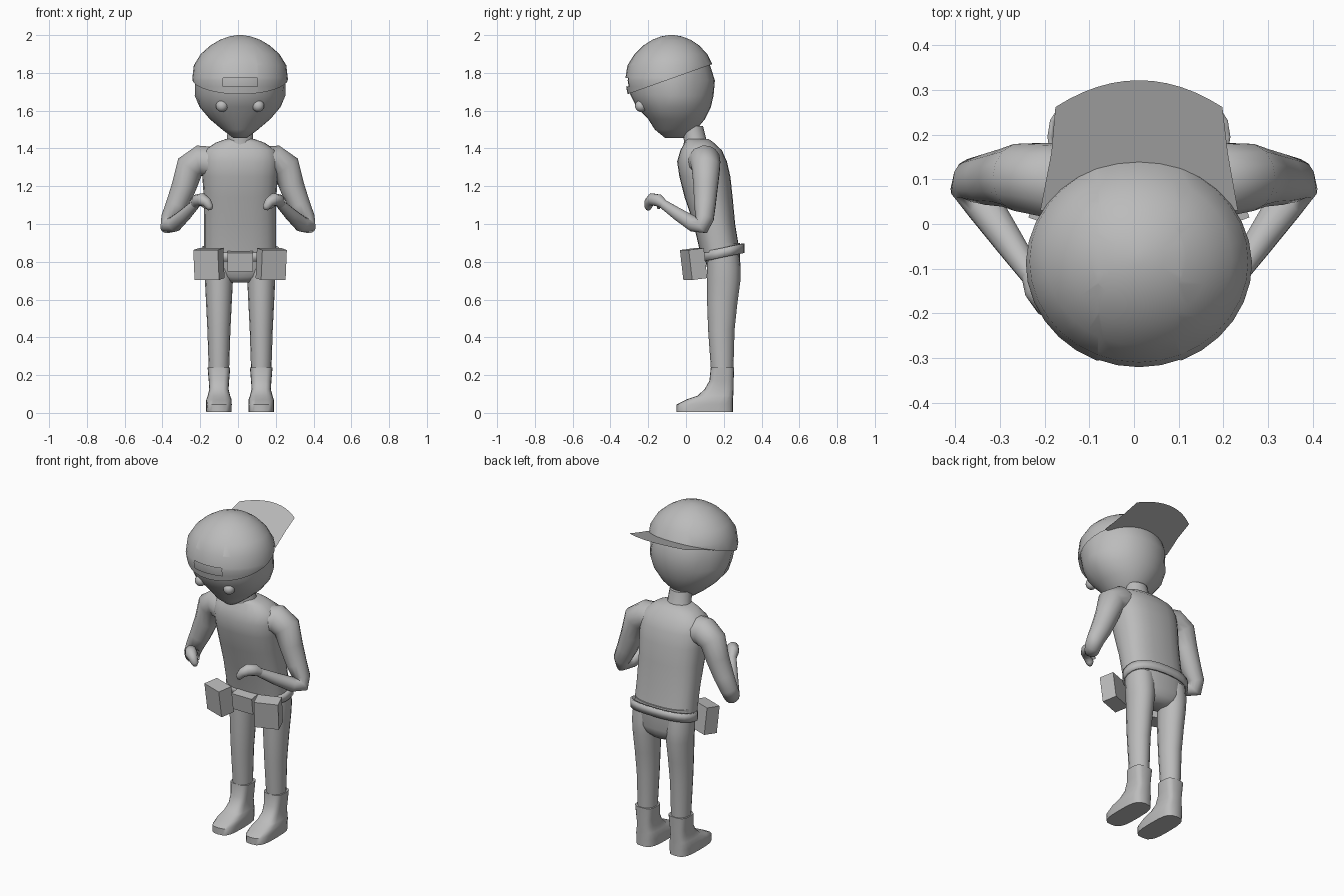
import bpy
import bmesh
from math import sin, cos, pi, radians, copysign
from mathutils import Vector

default_cube = bpy.data.objects.get("Cube")
if default_cube:
    bpy.data.objects.remove(default_cube, do_unlink=True)

CENTRE = 0.011     # middle line of the body
CAP_SLOPE = 0.355  # tilt of the cap rim and the brim

grey = bpy.data.materials.new("plain_grey")
grey.use_nodes = True
grey.diffuse_color = (0.5, 0.5, 0.5, 1)
grey.node_tree.nodes["Principled BSDF"].inputs["Base Color"].default_value = grey.diffuse_color


def finish(name, bm, smooth=True, angle=45):
    """Turn a bmesh into a grey object."""
    bmesh.ops.recalc_face_normals(bm, faces=bm.faces)
    mesh = bpy.data.meshes.new(name)
    bm.to_mesh(mesh)
    bm.free()
    mesh.materials.append(grey)
    obj = bpy.data.objects.new(name, mesh)
    bpy.context.collection.objects.link(obj)
    if smooth:
        bpy.ops.object.select_all(action="DESELECT")
        obj.select_set(True)
        bpy.context.view_layer.objects.active = obj
        bpy.ops.object.shade_smooth_by_angle(angle=radians(angle))
    return obj


def skin(rings, capped=True):
    """Bridge a series of equal point rings."""
    bm = bmesh.new()
    loops = [[bm.verts.new(p) for p in ring] for ring in rings]
    count = len(loops[0])
    for low, high in zip(loops, loops[1:]):
        for i in range(count):
            j = (i + 1) % count
            bm.faces.new((low[i], low[j], high[j], high[i]))
    if capped:
        bm.faces.new(loops[0])
        bm.faces.new(loops[-1])
    return bm


def loft(sections, x=CENTRE, sides=24, power=2.0, grow=0.0, capped=True):
    """Stack level superellipses given as z, back-to-front centre, half width, half depth."""
    def bend(value):
        return copysign(abs(value) ** (2 / power), value)
    rings = []
    for z, y, half_x, half_y in sections:
        turn = [2 * pi * i / sides for i in range(sides)]
        rings.append([(x + (half_x + grow) * bend(cos(a)),
                       y + (half_y + grow) * bend(sin(a)), z) for a in turn])
    return skin(rings, capped)


def tube(points, side, sides=14):
    """Sweep circles along a path given as x, y, z, radius; side mirrors it in x."""
    centres = [Vector(p[:3]) for p in points]
    across = Vector((0, 1, 0))
    rings = []
    for i, centre in enumerate(centres):
        before = centres[max(i - 1, 0)]
        after = centres[min(i + 1, len(centres) - 1)]
        along = Vector((0, 0, 0))
        if i > 0:
            along += (centre - before).normalized()
        if i < len(centres) - 1:
            along += (after - centre).normalized()
        along.normalize()
        across = (across - along * across.dot(along)).normalized()
        other = along.cross(across)
        ring = []
        for k in range(sides):
            a = 2 * pi * k / sides
            p = centre + points[i][3] * (cos(a) * across + sin(a) * other)
            ring.append((p.x * side, p.y, p.z))
        rings.append(ring)
    return skin(rings)


def box(name, centre, size, tilt, turn=0):
    bm = bmesh.new()
    bmesh.ops.create_cube(bm, size=1)
    bmesh.ops.scale(bm, vec=size, verts=bm.verts)
    obj = finish(name, bm, smooth=False)
    obj.location = centre
    obj.rotation_euler = (radians(tilt), 0, radians(turn))
    return obj


# Head, with the cap as a slightly larger shell over it
head_sections = [
    (1.455, -0.06, 0.035, 0.05), (1.5, -0.055, 0.095, 0.11), (1.555, -0.05, 0.16, 0.15),
    (1.62, -0.065, 0.215, 0.197), (1.68, -0.08, 0.24, 0.226), (1.76, -0.084, 0.252, 0.237),
    (1.84, -0.084, 0.243, 0.224), (1.9, -0.08, 0.206, 0.19), (1.945, -0.078, 0.155, 0.146),
    (1.975, -0.077, 0.105, 0.1), (1.993, -0.077, 0.055, 0.053), (2.0, -0.077, 0.012, 0.012)]
head_bm = loft(head_sections, sides=32)
for v in head_bm.verts:   # tuck the skull in under the cap
    if v.co.z > 1.72 + CAP_SLOPE * v.co.y:
        v.co += (Vector((CENTRE, -0.08, 1.75)) - v.co) * 0.05
finish("head", head_bm, angle=70)

cap_bm = loft(head_sections, sides=32, grow=0.002)


def slice_cap(point, normal, clear=False):
    bmesh.ops.bisect_plane(cap_bm, geom=cap_bm.verts[:] + cap_bm.edges[:] + cap_bm.faces[:],
                           plane_co=point, plane_no=normal, clear_inner=clear)


slice_cap((0, 0, 1.797), (0, -CAP_SLOPE, 1), clear=True)
for edge_x in (-0.08, 0.104):
    slice_cap((edge_x, 0, 0), (1, 0, 0))
for edge_z in (1.727, 1.774):
    slice_cap((0, 0, edge_z), (0, 0, 1))
opening = []
for f in cap_bm.faces:
    c = f.calc_center_median()
    if -0.08 < c.x < 0.104 and 1.727 < c.z < 1.774 and c.y < -0.2:
        opening.append(f)
bmesh.ops.delete(cap_bm, geom=opening, context="FACES")
finish("cap", cap_bm, angle=70)

# Flat brim sticking out behind the head
brim_bm = bmesh.new()
outline = [(-0.21, 0.03), (-0.185, 0.16)]
for i in range(13):
    t = i / 6 - 1
    outline.append((CENTRE + 0.187 * t, 0.262 + 0.06 * (1 - t * t)))
outline += [(0.21, 0.16), (0.233, 0.03)]
brim_bm.faces.new([brim_bm.verts.new((x, y, 1.797 + CAP_SLOPE * y)) for x, y in outline])
finish("cap_brim", brim_bm, smooth=False)

# Neck, torso and hips
finish("neck", loft([(1.38, 0.06, 0.09, 0.08), (1.44, 0.05, 0.07, 0.06),
                     (1.52, 0.03, 0.065, 0.06)], sides=16))
finish("torso", loft([
    (0.85, 0.18, 0.19, 0.105), (1.0, 0.15, 0.19, 0.11), (1.14, 0.12, 0.192, 0.127),
    (1.25, 0.1, 0.2, 0.135), (1.33, 0.085, 0.205, 0.132), (1.39, 0.08, 0.19, 0.11),
    (1.43, 0.07, 0.13, 0.078), (1.45, 0.06, 0.075, 0.06)], power=2.5), angle=60)
finish("hips", loft([
    (0.69, 0.2, 0.06, 0.05), (0.72, 0.2, 0.14, 0.075), (0.76, 0.2, 0.18, 0.088),
    (0.9, 0.185, 0.185, 0.1)], power=2.4), angle=60)

# Loose belt, higher at the back
belt_bm = loft([(0.825, 0.195, 0.205, 0.115), (0.875, 0.195, 0.205, 0.115)],
               power=2.4, capped=False)
for v in belt_bm.verts:
    v.co.z += 0.2 * (v.co.y - 0.2)
belt = finish("belt", belt_bm)
rim = belt.modifiers.new("thickness", "SOLIDIFY")
rim.thickness = 0.012
box("belt_middle_pouch", (CENTRE, 0.06, 0.803), (0.135, 0.07, 0.1), 8)

# Paired parts
for side, label in ((1, "left"), (-1, "right")):
    box(label + "_pouch", (CENTRE + side * 0.165, 0.04, 0.788), (0.138, 0.085, 0.16), 7, side * 20)

    eye_bm = bmesh.new()
    bmesh.ops.create_uvsphere(eye_bm, u_segments=16, v_segments=10, radius=0.032)
    bmesh.ops.translate(eye_bm, vec=(CENTRE + side * 0.096, -0.238, 1.625), verts=eye_bm.verts)
    finish(label + "_eye", eye_bm)

    leg_x = CENTRE + side * 0.112
    finish(label + "_leg", loft([
        (0.2, 0.192, 0.053, 0.058), (0.44, 0.187, 0.061, 0.07), (0.58, 0.192, 0.068, 0.08),
        (0.7, 0.2, 0.074, 0.088), (0.77, 0.2, 0.08, 0.088), (0.84, 0.195, 0.078, 0.085)],
        x=leg_x, sides=16), angle=60)
    finish(label + "_boot", loft([
        (0.005, 0.1, 0.067, 0.15), (0.045, 0.1, 0.068, 0.15), (0.07, 0.125, 0.067, 0.125),
        (0.09, 0.155, 0.06, 0.095), (0.125, 0.175, 0.051, 0.077), (0.17, 0.188, 0.054, 0.064),
        (0.24, 0.193, 0.06, 0.062)], x=leg_x, sides=20, power=3.2))

    finish(label + "_arm", tube([
        (0.12, 0.08, 1.32, 0.09), (0.2, 0.1, 1.335, 0.083), (0.255, 0.105, 1.3, 0.077),
        (0.285, 0.104, 1.2, 0.066), (0.325, 0.1, 1.1, 0.058), (0.358, 0.098, 1.03, 0.05),
        (0.367, 0.085, 0.99, 0.046), (0.335, 0.04, 1.0, 0.042), (0.28, -0.04, 1.05, 0.034),
        (0.225, -0.12, 1.105, 0.025)], side), angle=75)
    finish(label + "_hand", tube([
        (0.235, -0.105, 1.095, 0.02), (0.215, -0.145, 1.125, 0.033), (0.19, -0.178, 1.13, 0.034),
        (0.166, -0.195, 1.115, 0.026), (0.15, -0.2, 1.09, 0.021), (0.147, -0.2, 1.074, 0.01)],
        side, sides=12), angle=75)
    finish(label + "_thumb", tube([
        (0.215, -0.14, 1.12, 0.016), (0.185, -0.14, 1.105, 0.015), (0.165, -0.145, 1.085, 0.009)],
        side, sides=8), angle=75)
